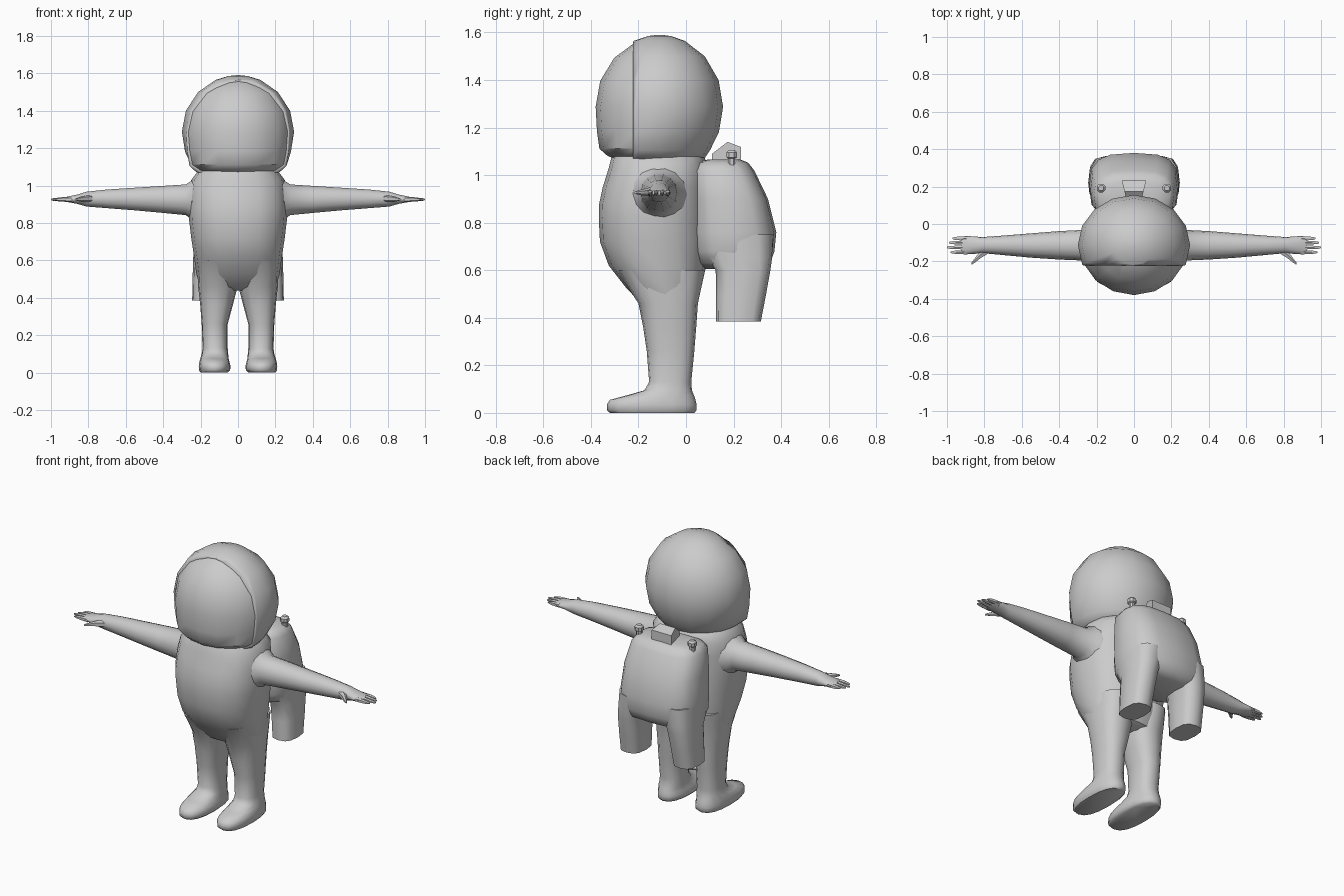
import bpy, bmesh, math
from mathutils import Vector

if "Cube" in bpy.data.objects:
    bpy.data.objects.remove(bpy.data.objects["Cube"])

GREY = bpy.data.materials.new("suit grey")
GREY.diffuse_color = (0.6, 0.6, 0.6, 1)
GREY.use_nodes = True
GREY.node_tree.nodes["Principled BSDF"].inputs["Base Color"].default_value = GREY.diffuse_color


def finish(name, bm, mirror=False, angle=50):
    bmesh.ops.recalc_face_normals(bm, faces=bm.faces)
    me = bpy.data.meshes.new(name)
    bm.to_mesh(me)
    bm.free()
    me.materials.append(GREY)
    ob = bpy.data.objects.new(name, me)
    bpy.context.collection.objects.link(ob)
    bpy.ops.object.select_all(action='DESELECT')
    ob.select_set(True)
    bpy.context.view_layer.objects.active = ob
    bpy.ops.object.shade_smooth_by_angle(angle=math.radians(angle))
    if mirror:
        ob.modifiers.new("mirror", 'MIRROR').use_mirror_merge = False
    return ob


def skin(bm, rings):
    loops = [[bm.verts.new(p) for p in r] for r in rings]
    n = len(loops[0])
    for a, b in zip(loops, loops[1:]):
        for i in range(n):
            j = (i + 1) % n
            bm.faces.new((a[i], a[j], b[j], b[i]))
    bm.faces.new(loops[0])
    bm.faces.new(loops[-1])


def loft(name, secs, sides=16, power=2.4, along_x=False, mirror=False, angle=50):
    """Sections are (height, a0, a1, b0, b1): bounds of a rounded cross-section."""
    rings = []
    for h, a0, a1, b0, b1 in secs:
        ring = []
        for i in range(sides):
            t = 2 * math.pi * (i + 0.5 * (sides < 9)) / sides
            c, s = math.cos(t), math.sin(t)
            a = (a0 + a1) / 2 + (a1 - a0) / 2 * math.copysign(abs(c) ** (2 / power), c)
            b = (b0 + b1) / 2 + (b1 - b0) / 2 * math.copysign(abs(s) ** (2 / power), s)
            ring.append((h, a, b) if along_x else (a, b, h))
        rings.append(ring)
    bm = bmesh.new()
    skin(bm, rings)
    return finish(name, bm, mirror, angle)


# Torso
torso = [(1.10, .19, -.30, .05), (1.07, .22, -.315, .08), (1.03, .25, -.325, .09),
         (.95, .26, -.35, .09), (.88, .264, -.365, .09), (.82, .262, -.367, .09),
         (.72, .25, -.362, .09), (.62, .235, -.325, .085), (.53, .223, -.255, .065),
         (.46, .205, -.19, .045), (.44, .15, -.15, .0)]
loft("torso", [(z, -x, x, a, b) for z, x, a, b in torso])

# Leg with boot
loft("leg", [(0, .055, .20, -.32, .035), (.012, .042, .208, -.333, .045),
             (.035, .04, .21, -.333, .045), (.055, .045, .207, -.32, .04),
             (.075, .05, .202, -.245, .033), (.095, .052, .195, -.175, .025),
             (.13, .055, .19, -.155, .022), (.26, .055, .194, -.165, .035),
             (.36, .028, .202, -.18, .043), (.46, .002, .213, -.20, .05),
             (.60, .002, .22, -.29, .08)], mirror=True)

# Arm and hand
loft("arm", [(.20, -.25, .01, .78, 1.05), (.245, -.225, -.005, .815, 1.03),
             (.28, -.195, -.032, .84, 1.008), (.40, -.19, -.038, .852, 1.0),
             (.55, -.18, -.05, .866, .99), (.70, -.166, -.062, .878, .98),
             (.81, -.156, -.07, .887, .968), (.86, -.16, -.066, .902, .952),
             (.91, -.163, -.064, .911, .942), (.925, -.155, -.072, .917, .936)],
     sides=14, power=2.1, along_x=True, mirror=True)
for k, (y, tip) in enumerate([(-.077, .97), (-.1, .99), (-.125, 1.0), (-.151, .98)]):
    loft(f"finger_{k + 1}", [(.89, y - .012, y + .012, .912, .94),
                             (.94, y - .011, y + .011, .914, .938),
                             (tip - .01, y - .008, y + .008, .919, .932),
                             (tip, y - .004, y + .004, .922, .928)],
         sides=6, along_x=True, mirror=True)
loft("thumb", [(.78, -.16, -.12, .91, .95), (.82, -.185, -.14, .912, .946),
               (.85, -.208, -.18, .916, .938), (.87, -.22, -.207, .921, .931)],
     sides=6, along_x=True, mirror=True)


# Helmet: round at the back, straighter towards the chin at the front
def dome(scale, keep_front):
    cy, cz = -.112, 1.288
    levels = [(1.062, .62), (1.075, .72), (1.105, None), (1.18, None), (1.288, None),
              (1.40, None), (1.50, None), (1.565, None), (1.585, None), (1.59, .04)]
    rings = []
    for z, fixed in levels:
        d = (z - cz) / .302
        back = math.sqrt(max(0, 1 - d * d))
        front = 1 - .16 * d * d if z < cz else back
        if fixed:
            back = fixed
            front = fixed + .1 if z < cz else fixed
        ring = []
        for i in range(16):
            t = math.pi * i / 8
            c, s = math.cos(t), math.sin(t)
            w = min(1, max(0, -s * 2.0 + .2))
            r = back + (front - back) * w
            ring.append((.30 * c * r * scale, cy + .268 * s * r * (1 if keep_front else scale),
                         cz + (z - cz) * scale))
        rings.append(ring)
    bm = bmesh.new()
    skin(bm, rings)
    bmesh.ops.bisect_plane(bm, geom=bm.verts[:] + bm.edges[:] + bm.faces[:],
                           plane_co=(0, -.222 if not keep_front else -.19, 0),
                           plane_no=(0, -1, 0), clear_outer=not keep_front,
                           clear_inner=keep_front)
    return bm


shell = finish("helmet_shell", dome(1, False), angle=40)
rim = shell.modifiers.new("thickness", 'SOLIDIFY')
rim.thickness, rim.offset = .025, -1
finish("visor", dome(.965, True), angle=40)

# Backpack body and its two lower tanks
pack = [(1.065, .12, .09, .23), (1.052, .19, .045, .262), (1.02, .215, .02, .287),
        (.90, .233, .02, .345), (.76, .24, .02, .38), (.68, .238, .03, .372),
        (.63, .22, .05, .355), (.605, .16, .08, .31)]
loft("backpack", [(z, -x, x, a, b) for z, x, a, b in pack], power=3)
loft("backpack_tank", [(.75, .04, .236, .06, .365), (.65, .075, .238, .09, .362),
                       (.60, .09, .24, .125, .355), (.50, .1, .243, .126, .337),
                       (.385, .108, .245, .126, .315)], sides=12, power=2.8, mirror=True)

# Backpack top block: side profile, wider at the back
profile = [(.11, 1.04), (.11, 1.09), (.175, 1.14), (.232, 1.118), (.232, 1.04)]
bm = bmesh.new()
skin(bm, [[(sx * (.035 + .03 * (y - .11) / .122), y, z) for y, z in profile]
          for sx in (-1, 1)])
finish("backpack_top_block", bm, angle=30)

# Backpack valves
loft("backpack_valve", [(1.03, .16, .192, .175, .208), (1.07, .16, .192, .175, .208),
                        (1.075, .152, .20, .168, .216), (1.095, .152, .20, .168, .216),
                        (1.106, .162, .19, .178, .206)], sides=8, mirror=True, angle=30)
